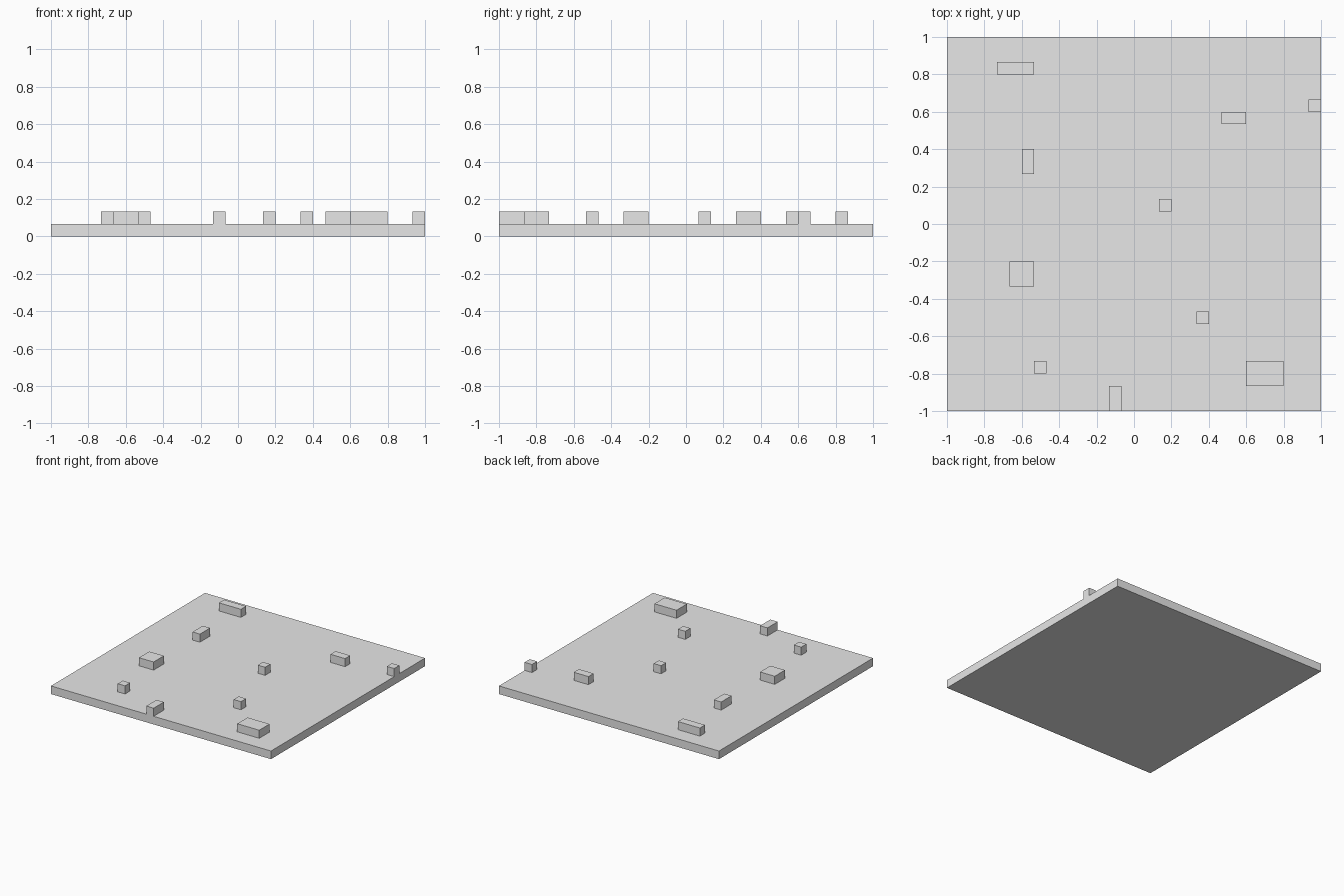
import bpy
import bmesh
from mathutils import Matrix, Vector

cube = bpy.data.objects.get("Cube")
if cube:
    bpy.data.objects.remove(cube, do_unlink=True)

UNIT = 1 / 15   # one cell; the slab is 30 x 30 cells
HALF = 15

grey = bpy.data.materials.new("light_grey")
grey.use_nodes = True
grey.diffuse_color = (0.8, 0.8, 0.8, 1)
grey.node_tree.nodes["Principled BSDF"].inputs["Base Color"].default_value = (0.8, 0.8, 0.8, 1)


def add_box(name, x0, x1, y0, y1, level, open_bottom=False):
    """Box one cell tall, with its extents given in cells."""
    low, high = Vector((x0, y0, level)), Vector((x1, y1, level + 1))
    bm = bmesh.new()
    bmesh.ops.create_cube(bm, size=1)
    bmesh.ops.transform(bm, verts=bm.verts, matrix=Matrix.LocRotScale(
        (low + high) * UNIT / 2, None, (high - low) * UNIT))
    if open_bottom:
        bm.normal_update()
        hidden = [f for f in bm.faces if f.normal.z < -0.5]
        bmesh.ops.delete(bm, geom=hidden, context='FACES_ONLY')
    mesh = bpy.data.meshes.new(name)
    bm.to_mesh(mesh)
    bm.free()
    mesh.materials.append(grey)
    bpy.context.collection.objects.link(bpy.data.objects.new(name, mesh))


# Square base slab
add_box("base_slab", -HALF, HALF, -HALF, HALF, 0)

# Raised blocks: corner cell (x, y), then width and depth in cells
blocks = [
    (-11, 12, 3, 1),
    (14, 9, 1, 1),
    (7, 8, 2, 1),
    (-9, 4, 1, 2),
    (2, 1, 1, 1),
    (-10, -5, 2, 2),
    (5, -8, 1, 1),
    (9, -13, 3, 2),
    (-8, -12, 1, 1),
    (-2, -15, 1, 2),
]
for i, (x, y, w, d) in enumerate(blocks, 1):
    add_box(f"raised_block_{i}", x, x + w, y, y + d, 1, open_bottom=True)
